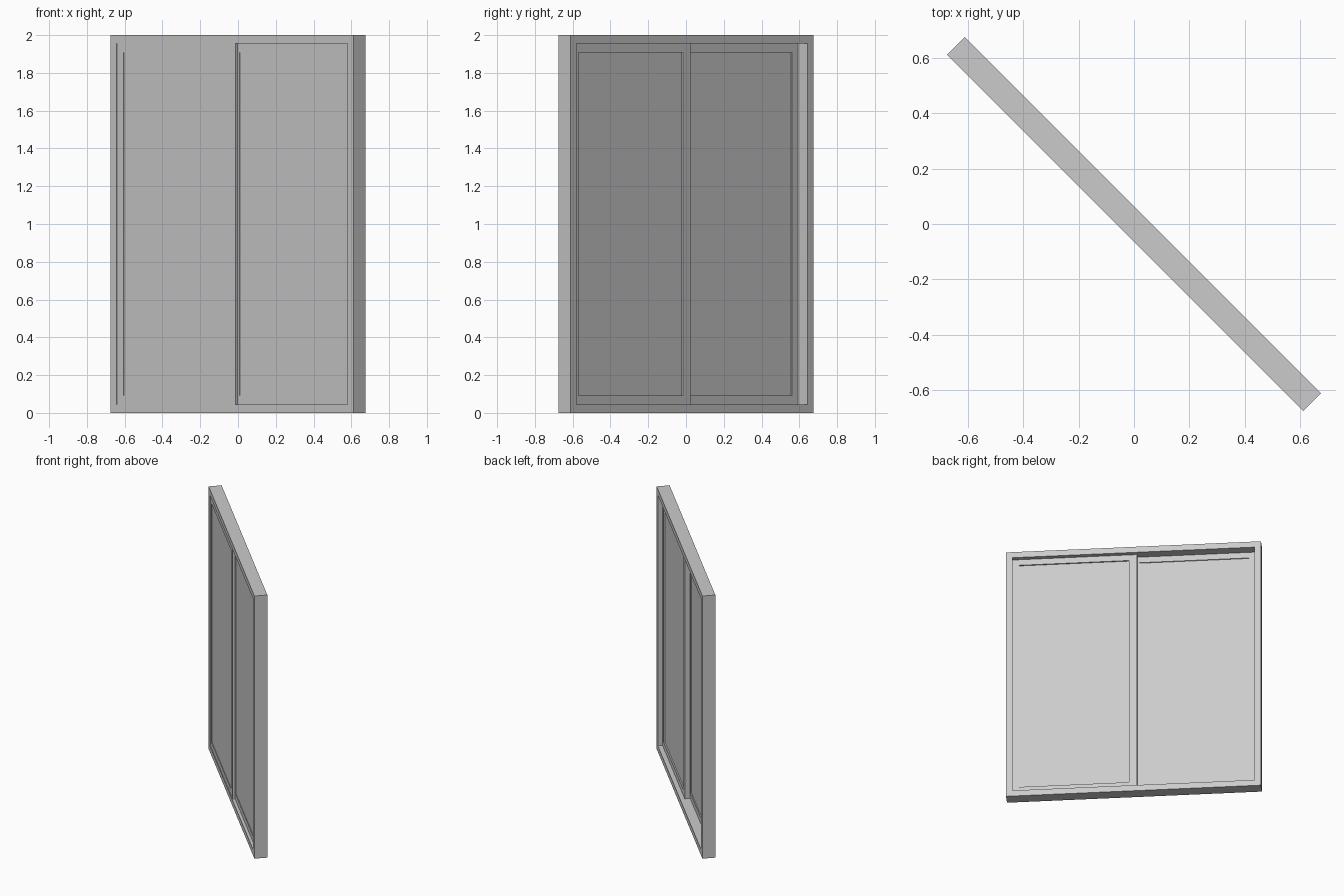
import bpy
import bmesh
import math
from mathutils import Matrix

cube = bpy.data.objects.get("Cube")
if cube:
    bpy.data.objects.remove(cube, do_unlink=True)

GREY = (0.6, 0.6, 0.6, 1)
grey = bpy.data.materials.new("plain_grey")
grey.use_nodes = True
grey.diffuse_color = GREY
grey.node_tree.nodes["Principled BSDF"].inputs["Base Color"].default_value = GREY

# The whole window stands diagonally
TURN = Matrix.Rotation(math.radians(-45), 4, "Z")


def finish(name, bm):
    bmesh.ops.recalc_face_normals(bm, faces=bm.faces)
    mesh = bpy.data.meshes.new(name)
    bm.to_mesh(mesh)
    bm.free()
    mesh.materials.append(grey)
    obj = bpy.data.objects.new(name, mesh)
    obj.matrix_world = TURN
    bpy.context.collection.objects.link(obj)
    return obj


def loop(bm, rect, y):
    x0, x1, z0, z1 = rect
    return [bm.verts.new((x, y, z)) for x, z in ((x0, z0), (x1, z0), (x1, z1), (x0, z1))]


def ring(name, outer, inner, front, back):
    """Rectangular frame between two rectangles (x0, x1, z0, z1)."""
    bm = bmesh.new()
    loops = [loop(bm, outer, front), loop(bm, inner, front),
             loop(bm, inner, back), loop(bm, outer, back)]
    for a, b in zip(loops, loops[1:] + loops[:1]):
        for i in range(4):
            j = (i + 1) % 4
            bm.faces.new((a[i], a[j], b[j], b[i]))
    return finish(name, bm)


def panel(name, rect, front, back):
    x0, x1, z0, z1 = rect
    bm = bmesh.new()
    bmesh.ops.create_cube(bm, size=1)
    bmesh.ops.scale(bm, vec=(x1 - x0, back - front, z1 - z0), verts=bm.verts)
    bmesh.ops.translate(bm, vec=((x0 + x1) / 2, (front + back) / 2, (z0 + z1) / 2), verts=bm.verts)
    return finish(name, bm)


HALF_W, HEIGHT, HALF_D = 0.909, 2.0, 0.0455
BAR = 0.0455                       # frame bar and sash rail width
OPEN = HALF_W - BAR                # half width of the opening
OVERLAP, MEET = 0.022, 0.036       # outer and inner edges of the meeting stiles

# Outer frame
ring("outer_frame", (-HALF_W, HALF_W, 0, HEIGHT),
     (-OPEN, OPEN, BAR, HEIGHT - BAR), -HALF_D, HALF_D)

# Two sliding sashes with panes: the front one on -x, the rear one on +x
for name, side, front, back, pane_front, pane_back in (
        ("front", -1, -0.041, -0.0255, -0.037, -0.033),
        ("rear", 1, -0.0245, 0.0125, -0.020, 0.003)):
    outer_x = sorted((side * OPEN, -side * OVERLAP))
    inner_x = sorted((side * (OPEN - BAR), side * MEET))
    inner = (*inner_x, 2 * BAR, HEIGHT - 2 * BAR)
    ring(name + "_sash", (*outer_x, BAR, HEIGHT - BAR), inner, front, back)
    panel(name + "_pane", inner, pane_front, pane_back)
